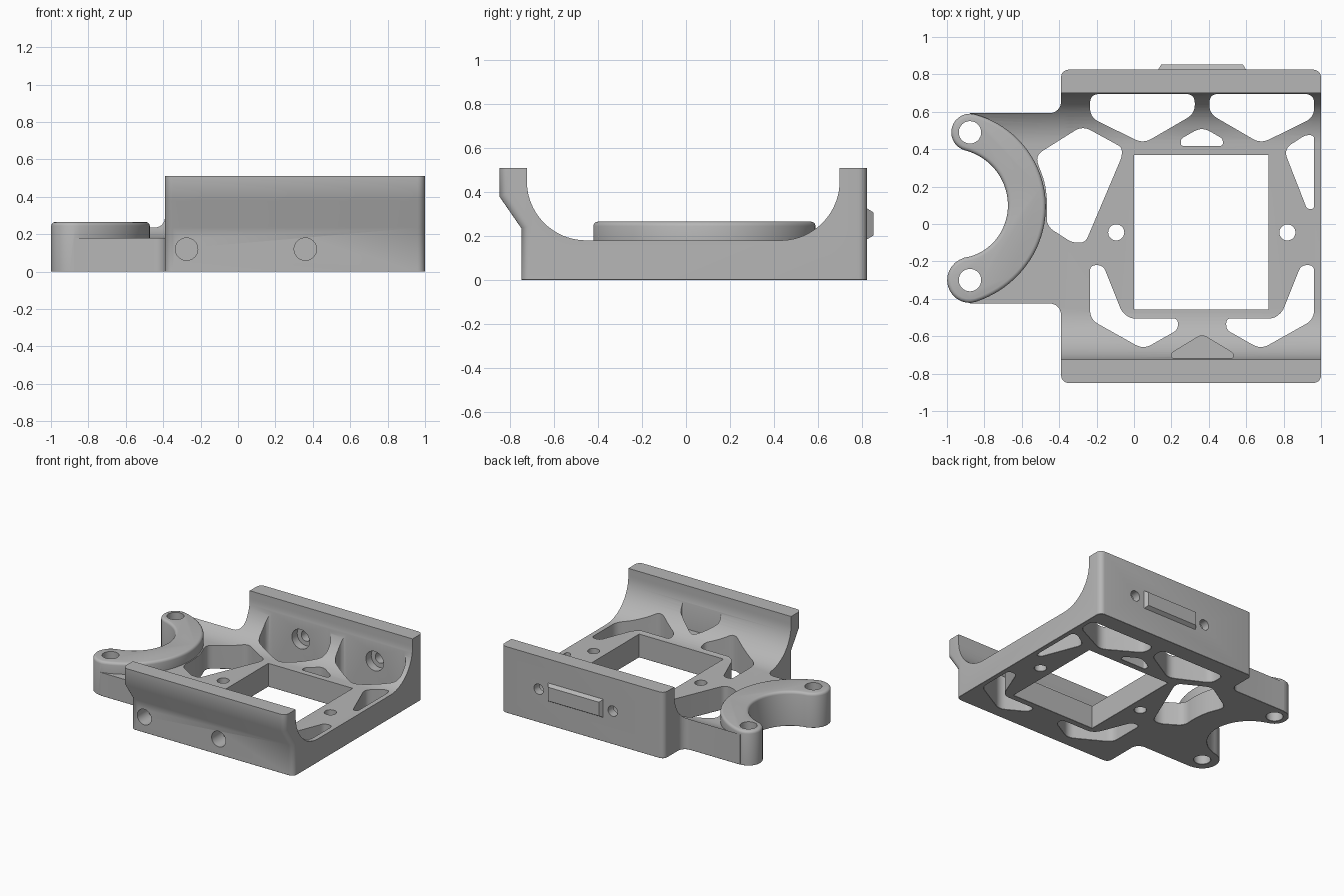
import bpy, bmesh
from math import sin, cos, pi, atan2, hypot
from mathutils import Vector, Matrix

if "Cube" in bpy.data.objects:
    bpy.data.objects.remove(bpy.data.objects["Cube"])

grey = bpy.data.materials.new("plain grey")
grey.use_nodes = True
grey.diffuse_color = (0.47, 0.47, 0.47, 1)
grey.node_tree.nodes["Principled BSDF"].inputs["Base Color"].default_value = (0.47, 0.47, 0.47, 1)


def make(name, bm):
    bmesh.ops.recalc_face_normals(bm, faces=bm.faces)
    mesh = bpy.data.meshes.new(name)
    bm.to_mesh(mesh)
    bm.free()
    mesh.materials.append(grey)
    ob = bpy.data.objects.new(name, mesh)
    bpy.context.scene.collection.objects.link(ob)
    return ob


def prism(points, vec):
    """Closed outline of 3D points pushed along vec."""
    bm = bmesh.new()
    face = bm.faces.new([bm.verts.new(p) for p in points])
    new = bmesh.ops.extrude_face_region(bm, geom=[face])["geom"]
    bmesh.ops.translate(bm, vec=vec, verts=[v for v in new if isinstance(v, bmesh.types.BMVert)])
    return bm


def plan(outline, z0, z1):
    return prism([(x, y, z0) for x, y in outline], (0, 0, z1 - z0))


def rounded(points, r, steps=6):
    """Outline with every corner eased by a small curve."""
    out, n = [], len(points)
    for i in range(n):
        a, p, b = (Vector(points[(i + k) % n]) for k in (-1, 0, 1))
        da, db = a - p, b - p
        d = min(r, da.length * 0.45, db.length * 0.45)
        s, e = p + da.normalized() * d, p + db.normalized() * d
        for k in range(steps + 1):
            t = k / steps
            out.append(tuple(s * (1 - t) ** 2 + p * 2 * t * (1 - t) + e * t * t))
    return out


def arc(cx, cy, r, a0, a1, n=16):
    return [(cx + r * cos(a0 + (a1 - a0) * i / n), cy + r * sin(a0 + (a1 - a0) * i / n))
            for i in range(n + 1)]


def rod(x, y0, y1, z, r):
    """Cylinder along y."""
    return prism([(x + r * cos(i * pi / 16), y0, z + r * sin(i * pi / 16)) for i in range(32)],
                 (0, y1 - y0, 0))


def combine(target, bm, op):
    other = make("helper", bm)
    other.hide_render = True
    mod = target.modifiers.new("combine", "BOOLEAN")
    mod.operation, mod.solver, mod.object = op, "EXACT", other
    bpy.context.view_layer.update()
    mesh = bpy.data.meshes.new_from_object(target.evaluated_get(bpy.context.evaluated_depsgraph_get()))
    target.modifiers.clear()
    target.data = mesh
    bpy.data.objects.remove(other)


def finish(ob):
    ob.data.shade_smooth()
    ob.data.set_sharp_from_angle(angle=0.6)


FLOOR, TOP, LEFT = 0.18, 0.51, -0.39
MID = 0.364

# Cross-section of the cradle
section = [(-0.75, 0), (-0.75, 0.235), (-0.85, 0.38), (-0.85, TOP), (-0.725, TOP)]
section += arc(-0.455, FLOOR + 0.27, 0.27, pi, 1.5 * pi, 20)
section += arc(0.43, FLOOR + 0.27, 0.27, -pi / 2, 0, 20)
section += [(0.70, TOP), (0.825, TOP), (0.825, 0)]


def cradle(x0, x1):
    return prism([(x0, y, z) for y, z in section], (x1 - x0, 0, 0))


# Tray with rounded outer corners
bm = cradle(LEFT, 1)
outer = {(-0.75, 0), (-0.75, 0.235), (-0.85, 0.38), (-0.85, TOP), (0.825, TOP), (0.825, 0)}
corner = [e for e in bm.edges
          if abs(e.verts[0].co.x - e.verts[1].co.x) < 1e-6
          and all((round(v.co.y, 3), round(v.co.z, 3)) in outer for v in e.verts)
          and abs(e.verts[0].co.z - e.verts[1].co.z) > 0.01]
bmesh.ops.bevel(bm, geom=corner, offset=0.04, segments=5, profile=0.5, affect="EDGES")
body = make("mount_body", bm)

# Curved clamp jaw: a band along an arc with round ends
CX, CY = -0.98, 0.096
HOLES = [(-0.877, 0.49), (-0.877, -0.30)]
R = hypot(HOLES[0][0] - CX, HOLES[0][1] - CY)
END = atan2(HOLES[0][1] - CY, HOLES[0][0] - CX)
N = 40


def side(sign):
    pts = []
    for i in range(N + 1):
        t = i / N
        a = END - 2 * END * t
        r = R + sign * (0.1 + 0.022 * t ** 4)
        pts.append((CX + r * cos(a), CY + r * sin(a)))
    return pts


back_cap = arc(*HOLES[0], 0.1, END + pi, END, 14)[1:-1]
front_cap = arc(*HOLES[1], 0.122, -END, -END - pi, 14)[1:-1]
jaw = side(1) + front_cap + side(-1)[::-1] + back_cap

# Web joining the jaw to the tray, following the cradle section
web = [(-0.877, 0.593)] + arc(-0.45, 0.653, 0.06, -pi / 2, 0, 6)
web += [(-0.34, 0.653), (-0.34, -0.485)] + arc(-0.45, -0.485, 0.06, 0, pi / 2, 6)
web += [(-0.877, -0.425)] + arc(CX, CY, R, -END, END, 24)
arm = make("arm", plan(web, -0.1, 0.6))
combine(arm, cradle(-1.1, 1.1), "INTERSECT")
bm = bmesh.new()
bm.from_mesh(arm.data)
bpy.data.objects.remove(arm)
combine(body, bm, "UNION")

# Jaw with softened top rim
bm = plan(jaw, 0, 0.265)
rim = [e for e in bm.edges if all(v.co.z > 0.26 for v in e.verts)]
bmesh.ops.bevel(bm, geom=rim, offset=0.02, segments=3, profile=0.5, affect="EDGES")
combine(body, bm, "UNION")

# Weight-saving windows
back_window = [(-0.235, 0.695), (0.325, 0.695), (0.325, 0.59), (0.05, 0.43), (-0.235, 0.57)]
front_window = [(-0.235, -0.22), (-0.165, -0.22), (-0.065, -0.47), (-0.02, -0.505),
                (0.235, -0.505), (0.235, -0.565), (0.05, -0.67), (-0.235, -0.51)]
small_window = [(MID, 0.52), (0.475, 0.455), (0.475, 0.417), (0.25, 0.417), (0.25, 0.455)]
side_window = [(0.8, 0.4), (0.915, 0.475), (0.963, 0.475), (0.963, 0.08), (0.925, 0.08)]
arm_window = [(-0.53, 0.365), (-0.275, 0.525), (-0.065, 0.41), (-0.065, 0.36), (-0.26, -0.1),
              (-0.33, -0.1), (-0.47, -0.01), (-0.462, 0.1), (-0.475, 0.22)]


def mirrored(pts):
    return [(2 * MID - x, y) for x, y in pts]


for shape in (back_window, mirrored(back_window), front_window, mirrored(front_window),
              small_window, side_window, arm_window):
    combine(body, plan(rounded(shape, 0.05), -0.1, 0.7), "DIFFERENCE")

# Square opening and vertical holes
combine(body, plan([(0, 0.37), (0.72, 0.37), (0.72, -0.457), (0, -0.457)], -0.1, 0.7), "DIFFERENCE")
for (x, y), r in [(h, 0.06) for h in HOLES] + [((-0.095, -0.045), 0.043), ((0.82, -0.045), 0.043)]:
    combine(body, plan(arc(x, y, r, 0, 2 * pi, 32)[:-1], -0.1, 0.7), "DIFFERENCE")

# Flat relief in the front fillet
relief = [(0.2, -0.717), (0.2, -0.69), (MID, -0.59), (0.53, -0.69), (0.53, -0.717)]
combine(body, plan(rounded(relief, 0.03), FLOOR, 0.6), "DIFFERENCE")

# Blind holes in front, counterbored screw holes in the back wall
for x in (-0.275, 0.36):
    combine(body, rod(x, -0.9, -0.62, 0.12, 0.06), "DIFFERENCE")
for x in (0.048, 2 * MID - 0.048):
    combine(body, rod(x, 0.6, 0.95, 0.255, 0.04), "DIFFERENCE")
    combine(body, rod(x, 0.67, 0.76, 0.255, 0.075), "DIFFERENCE")

# Small chamfer around every edge of the underside
bm = bmesh.new()
bm.from_mesh(body.data)
bmesh.ops.remove_doubles(bm, verts=bm.verts, dist=1e-5)
bm.normal_update()
base = []
for e in bm.edges:
    if len(e.link_faces) == 2 and all(abs(v.co.z) < 1e-4 for v in e.verts):
        tilt = sorted(abs(f.normal.z) for f in e.link_faces)
        if tilt[0] < 0.1 and tilt[1] > 0.9:
            base.append(e)
bmesh.ops.bevel(bm, geom=base, offset=0.012, segments=1, affect="EDGES", clamp_overlap=True)
bm.to_mesh(body.data)
bm.free()
finish(body)

# Raised key on the back wall with sloped edges
bm = bmesh.new()
bmesh.ops.create_cube(bm, size=1, matrix=Matrix.Translation((MID, 0.835, 0.255))
                      @ Matrix.Diagonal((0.48, 0.036, 0.15, 1)))
for v in bm.verts:
    if v.co.y > 0.84:
        v.co.x += 0.022 if v.co.x < MID else -0.022
        v.co.z += 0.022 if v.co.z < 0.255 else -0.022
finish(make("rear_key", bm))
